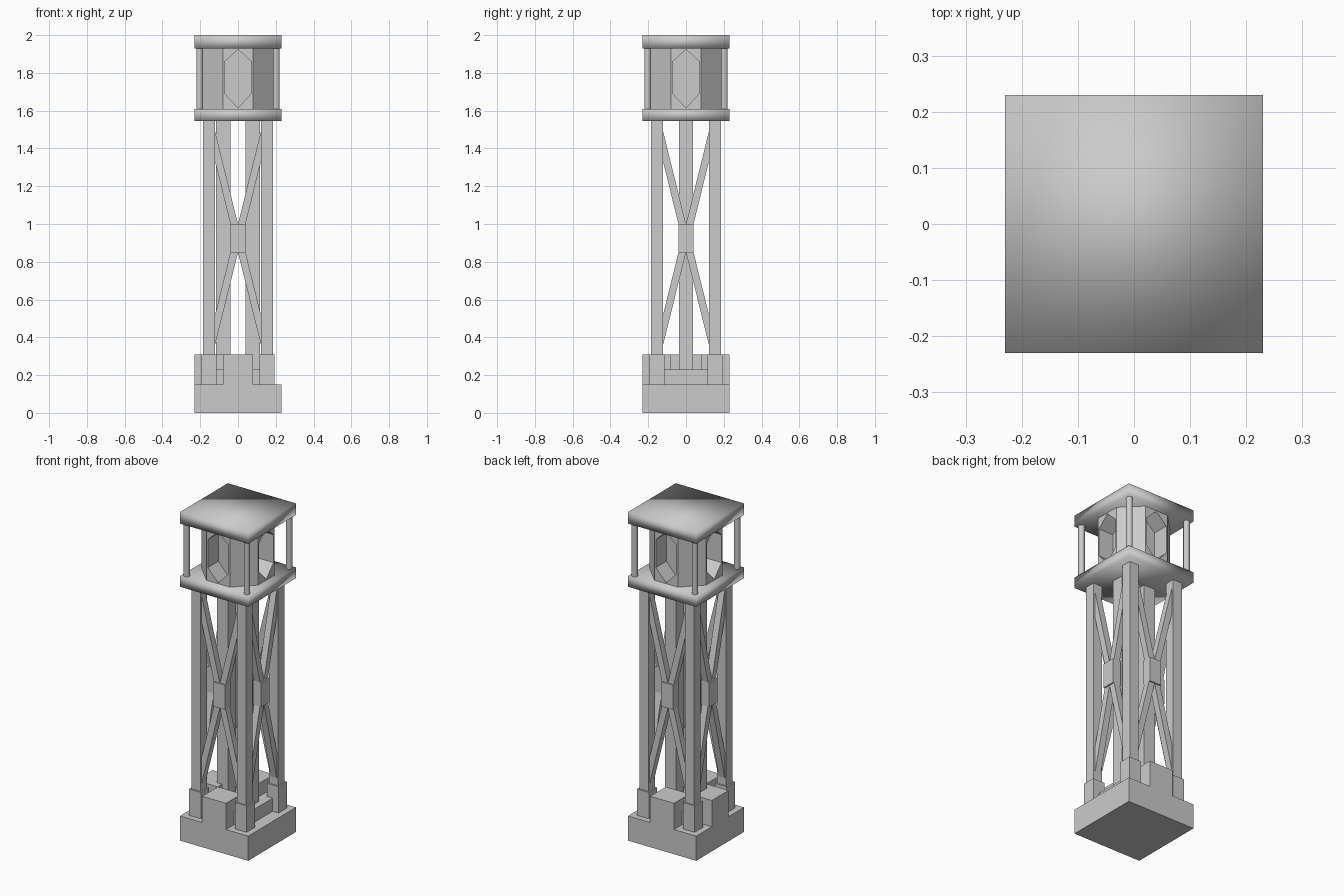
import bpy, bmesh, math
from mathutils import Matrix, Vector

cube = bpy.data.objects.get("Cube")
if cube:
    bpy.data.objects.remove(cube, do_unlink=True)

stone = bpy.data.materials.new("stone_grey")
stone.use_nodes = True
stone.diffuse_color = (0.6, 0.6, 0.6, 1)
stone.node_tree.nodes["Principled BSDF"].inputs["Base Color"].default_value = (0.6, 0.6, 0.6, 1)


def finish(name, bm, smooth=False):
    bmesh.ops.recalc_face_normals(bm, faces=bm.faces)
    for f in bm.faces:
        f.smooth = smooth
    mesh = bpy.data.meshes.new(name)
    bm.to_mesh(mesh)
    bm.free()
    mesh.materials.append(stone)
    obj = bpy.data.objects.new(name, mesh)
    bpy.context.collection.objects.link(obj)
    return obj


def box(name, lo, hi, smooth=False):
    bm = bmesh.new()
    lo, hi = Vector(lo), Vector(hi)
    size = hi - lo
    mat = Matrix.Translation((lo + hi) / 2) @ Matrix.Diagonal((*size, 1))
    bmesh.ops.create_cube(bm, size=1, matrix=mat)
    return finish(name, bm, smooth)


def column(name, x, y, half, z0, z1):
    return box(name, (x - half, y - half, z0), (x + half, y + half, z1))


def quarter(i):
    return Matrix.Rotation(i * math.pi / 2, 4, "Z")


HALF = 0.23
BASE_TOP, FOOT_TOP = 0.15, 0.31
FLOOR_Z, DECK_Z, ROOF_Z = 1.545, 1.61, 1.93
LEG = 0.154

# Plinth with its low inner step and upright blocks on three sides
box("base", (-HALF, -HALF, 0), (HALF, HALF, BASE_TOP))
box("inner_step", (-LEG, -LEG, BASE_TOP), (LEG, LEG, 0.23))
box("front_block", (-0.08, -HALF, BASE_TOP), (0.08, -0.08, FOOT_TOP))
box("back_block", (-0.08, 0.08, BASE_TOP), (0.08, HALF, FOOT_TOP))
box("right_block", (-HALF, -0.08, BASE_TOP), (-0.08, 0.08, FOOT_TOP))

# Corner legs, feet and the two inner legs
for sx, x_name in ((-1, "right"), (1, "left")):
    column(f"inner_leg_{x_name}", sx * 0.078, 0, 0.038, BASE_TOP, FLOOR_Z)
    for sy, y_name in ((-1, "front"), (1, "back")):
        tag = f"{y_name}_{x_name}"
        column("foot_" + tag, sx * LEG, sy * LEG, 0.04, BASE_TOP, FOOT_TOP)
        column("leg_" + tag, sx * LEG, sy * LEG, 0.031, BASE_TOP, FLOOR_Z)


# Cross bracing: a centre plate with four sloping bars on each side
def brace_side(i, name):
    plate = box("brace_plate_" + name, (-0.04, -0.183, 0.85), (0.04, -0.128, 1.0))
    plate.data.transform(quarter(i))
    bm = bmesh.new()
    for sx in (-1, 1):
        for sz in (-1, 1):
            outline = [(0, 0.075), (0.04, 0.075), (0.13, 0.44), (0.13, 0.6)]
            verts = [bm.verts.new((sx * x, -0.175, 0.925 + sz * z)) for x, z in outline]
            face = bm.faces.new(verts)
            out = bmesh.ops.extrude_face_region(bm, geom=[face])
            moved = [v for v in out["geom"] if isinstance(v, bmesh.types.BMVert)]
            bmesh.ops.translate(bm, vec=(0, 0.04, 0), verts=moved)
    bm.transform(quarter(i))
    finish("brace_bars_" + name, bm)


for i, side in enumerate(("front", "left", "back", "right")):
    brace_side(i, side)

# Deck and roof slabs, softly shaded
box("deck", (-HALF, -HALF, FLOOR_Z), (HALF, HALF, DECK_Z), True)
box("roof", (-HALF, -HALF, ROOF_Z), (HALF, HALF, 2.0), True)

# Slim round posts at the corners of the lantern room
for i in range(4):
    bm = bmesh.new()
    bmesh.ops.create_cone(bm, cap_ends=True, segments=16, radius1=0.018, radius2=0.018,
                          depth=ROOF_Z - DECK_Z)
    bm.transform(quarter(i) @ Matrix.Translation((0.203, 0.203, (ROOF_Z + DECK_Z) / 2)))
    post = finish(f"roof_post_{i + 1}", bm, True)
    for f in post.data.polygons:
        f.use_smooth = abs(f.normal.z) < 0.5

# Eight-sided lantern with a pointed recess in each main side
APOTHEM, POCKET = 0.19, 0.09
EDGE = APOTHEM * math.tan(math.pi / 8)
bm = bmesh.new()
for i in range(4):
    def at(x, z, y=-APOTHEM):
        return bm.verts.new(quarter(i) @ Vector((x, y, z)))

    window = [(0, 1.615), (0.07, 1.69), (0.07, 1.86), (0, 1.925), (-0.07, 1.86), (-0.07, 1.69)]
    rim = [at(x, z) for x, z in window]
    inner = [at(x, z, -POCKET) for x, z in window]
    for a in range(6):
        b = (a + 1) % 6
        bm.faces.new((rim[a], rim[b], inner[b], inner[a]))
    bm.faces.new(inner)
    low = [at(-EDGE, DECK_Z), at(EDGE, DECK_Z)]
    high = [at(-EDGE, ROOF_Z), at(EDGE, ROOF_Z)]
    bm.faces.new((low[0], low[1], rim[0]))
    bm.faces.new((high[1], high[0], rim[3]))
    bm.faces.new((low[1], high[1], rim[3], rim[2], rim[1], rim[0]))
    bm.faces.new((high[0], low[0], rim[0], rim[5], rim[4], rim[3]))
    # Diagonal panel beside this side
    bm.faces.new((low[1], at(APOTHEM, DECK_Z, -EDGE), at(APOTHEM, ROOF_Z, -EDGE), high[1]))
bmesh.ops.remove_doubles(bm, verts=bm.verts, dist=0.0005)
finish("lantern", bm)
